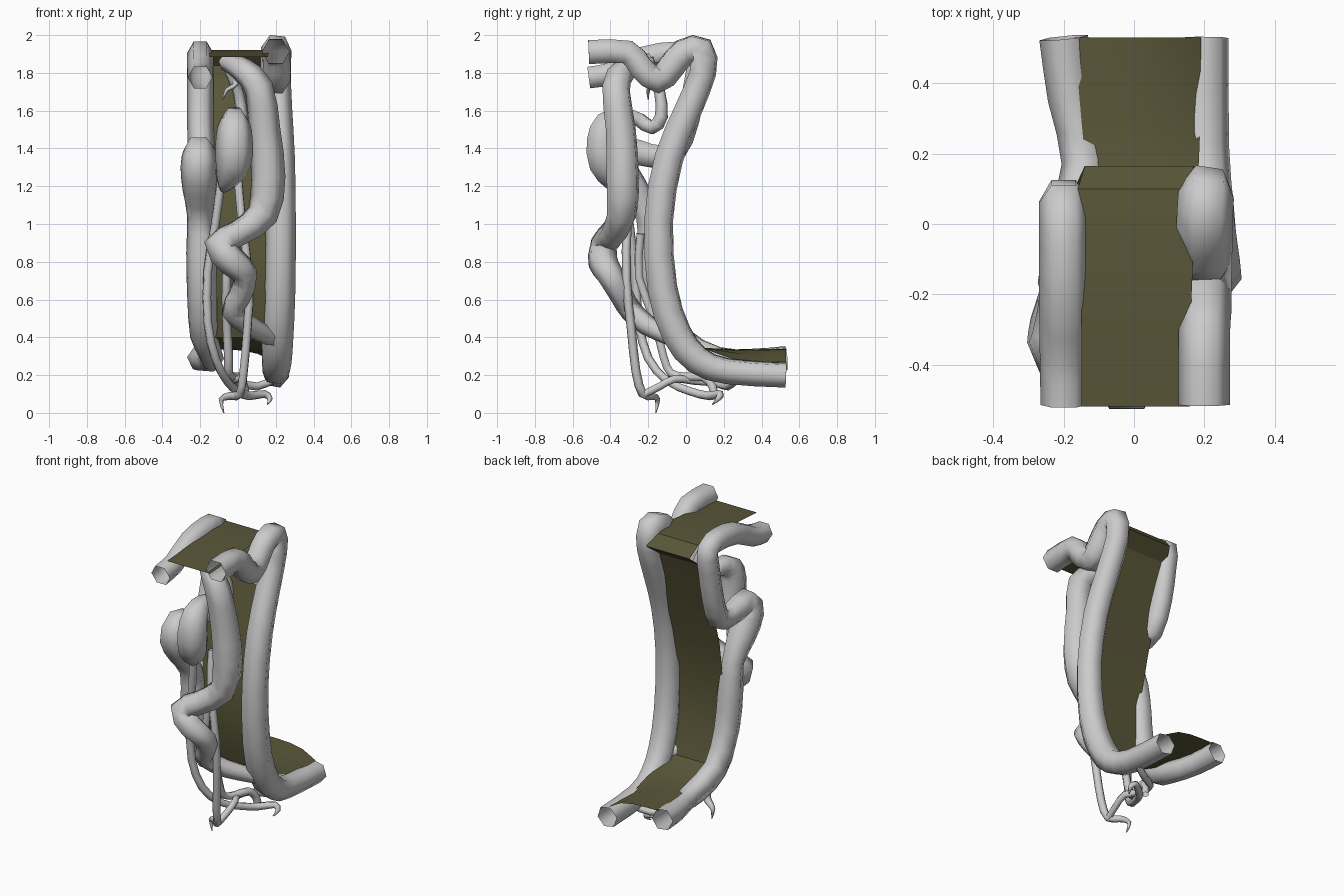
import bpy, bmesh
from mathutils import Vector


def catmull(pts, steps):
    """Smooth a list of (x, y, z, radius) points."""
    p = [Vector(q) for q in pts]
    p = [2 * p[0] - p[1]] + p + [2 * p[-1] - p[-2]]
    out = []
    for i in range(1, len(p) - 2):
        a, b, c, d = p[i - 1:i + 3]
        for k in range(steps):
            t = k / steps
            out.append(0.5 * (2 * b + (c - a) * t + (2 * a - 5 * b + 4 * c - d) * t * t
                              + (3 * b - a - 3 * c + d) * t ** 3))
    out.append(p[-2])
    return out


def tube(name, pts, steps=2, capped=False):
    """Six-sided smooth pipe through (x, y, z, radius) points."""
    path = catmull(pts, steps)
    cu = bpy.data.curves.new(name, 'CURVE')
    cu.dimensions = '3D'
    cu.bevel_depth = 1.0
    cu.bevel_resolution = 1
    cu.use_fill_caps = capped
    sp = cu.splines.new('POLY')
    sp.points.add(len(path) - 1)
    for pt, q in zip(sp.points, path):
        pt.co = (q[0], q[1], q[2], 1)
        pt.radius = max(q[3], 0.002)
    sp.use_smooth = True
    ob = bpy.data.objects.new(name, cu)
    bpy.context.collection.objects.link(ob)
    bpy.ops.object.select_all(action='DESELECT')
    ob.select_set(True)
    bpy.context.view_layer.objects.active = ob
    bpy.ops.object.convert(target='MESH')
    return bpy.context.object


def wire(name, pts, r=0.024, claw=False):
    """Thin tendril of even thickness, optionally ending in a point."""
    rad = [r] * len(pts)
    if claw:
        rad[-3:] = [r * 0.9, r * 0.6, 0.003]
    return tube(name, [(*p, q) for p, q in zip(pts, rad)])


# Side pipes: forward at the top, down the back, out behind at the bottom
tube("right_pipe", [
    (.20, -.515, 1.91, .073), (.20, -.31, 1.91, .073), (.205, -.24, 1.83, .073),
    (.20, -.15, 1.76, .078), (.20, -.08, 1.83, .08), (.20, -.01, 1.91, .08),
    (.205, .08, 1.92, .08), (.205, .09, 1.80, .075), (.21, .01, 1.60, .078),
    (.22, -.09, 1.35, .082), (.225, -.145, 1.02, .082), (.22, -.125, .66, .085),
    (.21, -.05, .42, .085), (.205, .06, .28, .08), (.20, .22, .22, .072),
    (.20, .53, .20, .07)])
# The left pipe swells and loops forward halfway down
tube("left_pipe", [
    (-.20, -.515, 1.775, .066), (-.20, -.38, 1.80, .068), (-.20, -.22, 1.88, .07),
    (-.20, -.05, 1.905, .07), (-.20, .06, 1.88, .07), (-.20, .05, 1.75, .07),
    (-.20, .01, 1.55, .07), (-.195, -.06, 1.38, .07), (-.195, -.18, 1.36, .07),
    (-.205, -.32, 1.39, .085), (-.21, -.35, 1.30, .095), (-.205, -.28, 1.18, .09),
    (-.20, -.20, 1.04, .07), (-.195, -.18, .85, .08), (-.19, -.15, .62, .08),
    (-.18, -.04, .40, .074), (-.14, .17, .29, .066), (-.18, .36, .28, .066),
    (-.20, .53, .29, .07)])

# Twisting front tube
tube("front_tube", [
    (-.06, -.20, 1.86, .05), (.02, -.32, 1.82, .065), (.11, -.37, 1.72, .078),
    (.14, -.345, 1.50, .085), (.16, -.335, 1.25, .092), (.13, -.34, 1.05, .085),
    (.0, -.39, .95, .072), (-.10, -.435, .89, .08), (-.03, -.44, .80, .08),
    (.04, -.40, .73, .07), (.01, -.34, .62, .062), (-.03, -.29, .54, .06),
    (.06, -.20, .46, .055), (.19, -.06, .39, .045)])

# Swollen sac with a neck curling back and up to the membrane
tube("centre_sac", [
    (-.02, -.24, 1.55, .04), (-.02, -.33, 1.57, .055), (-.02, -.41, 1.53, .085),
    (-.02, -.44, 1.44, .098), (-.025, -.43, 1.32, .095), (-.06, -.38, 1.22, .055),
    (-.08, -.35, 1.18, .02)], capped=True)
tube("sac_neck", [
    (-.02, -.25, 1.555, .04), (0, -.18, 1.51, .04), (.02, -.13, 1.57, .035),
    (.0, -.14, 1.70, .03), (-.04, -.18, 1.80, .03), (-.04, -.20, 1.88, .03)])
wire("upper_claw", [
    (.03, -.16, 1.84), (-.05, -.17, 1.80), (-.01, -.18, 1.74), (-.06, -.2, 1.71),
    (-.08, -.2, 1.66)], .017, True)

# Hanging tendrils
wire("left_tendril", [
    (-.09, -.33, 1.22), (-.12, -.30, 1.0), (-.16, -.27, .75), (-.16, -.25, .48),
    (-.12, -.20, .29), (-.06, -.10, .17), (.0, .02, .115), (.06, .12, .09),
    (.14, .18, .10), (.17, .17, .075), (.155, .14, .045)], .024, True)
wire("right_tendril", [
    (.0, -.27, 1.25), (.02, -.31, 1.02), (.06, -.315, .70), (.05, -.29, .45),
    (.03, -.265, .22), (.01, -.23, .10), (-.04, -.18, .09), (-.09, -.15, .07),
    (-.075, -.16, .0)], .024, True)
wire("middle_tendril", [
    (-.03, -.24, .95), (-.06, -.25, .72), (-.06, -.17, .50), (-.05, -.12, .30),
    (-.05, -.08, .21), (-.02, .0, .19), (.01, .09, .19), (.03, .14, .14),
    (.04, .15, .08)])
wire("floor_loop", [
    (.01, -.22, .10), (.02, -.14, .14), (.02, -.06, .18), (-.03, .04, .17),
    (.0, .15, .16), (.10, .22, .14), (.20, .27, .18)], .022)

# Membrane stretched between the pipes: (y, z, left x, right x)
profile = [
    (-.52, 1.885, -.15, .16), (-.3, 1.90, -.15, .16), (-.05, 1.92, -.15, .17),
    (.10, 1.91, -.16, .17), (.165, 1.84, -.14, .17), (.08, 1.77, -.18, .18),
    (.0, 1.52, -.18, .19), (-.09, 1.2, -.18, .19), (-.145, .9, -.17, .19),
    (-.13, .6, -.17, .19), (-.07, .40, -.16, .18), (.08, .345, -.13, .18),
    (.30, .335, -.15, .19), (.53, .34, -.17, .19)]
bm = bmesh.new()
cols = 4
rows = []
for y, z, x0, x1 in profile:
    row = []
    for i in range(cols + 1):
        t = i / cols
        # The floor part curls down onto the right pipe
        drop = .07 * t ** 4 if y > .2 and z < 1 else 0
        row.append(bm.verts.new((x0 + (x1 - x0) * t, y, z - drop)))
    rows.append(row)
for a, b in zip(rows, rows[1:]):
    for i in range(cols):
        bm.faces.new((a[i], a[i + 1], b[i + 1], b[i])).smooth = True
me = bpy.data.meshes.new("membrane")
bm.to_mesh(me)
bm.free()
membrane = bpy.data.objects.new("membrane", me)
bpy.context.collection.objects.link(membrane)
mat = bpy.data.materials.new("olive")
mat.diffuse_color = (.10, .095, .04, 1)
me.materials.append(mat)
bpy.ops.object.select_all(action='DESELECT')
membrane.select_set(True)
bpy.context.view_layer.objects.active = membrane
bpy.ops.object.shade_smooth_by_angle()
